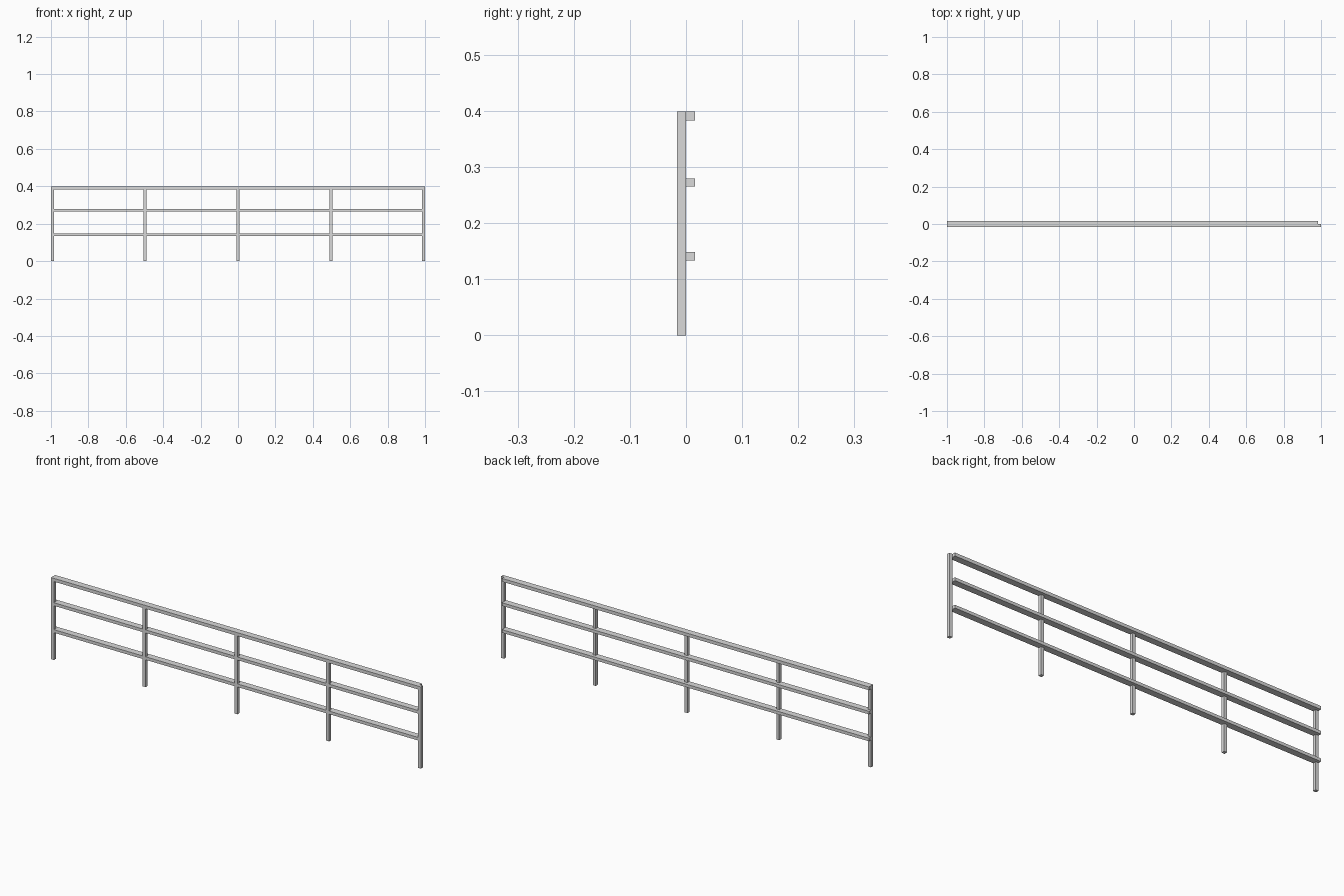
import bpy

if "Cube" in bpy.data.objects:
    bpy.data.objects.remove(bpy.data.objects["Cube"])

T = 0.016          # square bar thickness
HEIGHT = 0.399

grey = bpy.data.materials.new("light_grey_metal")
grey.diffuse_color = (0.7, 0.7, 0.7, 1)
grey.use_nodes = True
grey.node_tree.nodes["Principled BSDF"].inputs["Base Color"].default_value = grey.diffuse_color


def bar(name, low, high):
    """Box spanning two opposite corners."""
    bpy.ops.mesh.primitive_cube_add(
        size=1, location=[(a + b) / 2 for a, b in zip(low, high)])
    ob = bpy.context.object
    ob.name = name
    ob.scale = [b - a for a, b in zip(low, high)]
    bpy.ops.object.transform_apply(location=False, rotation=False, scale=True)
    ob.data.materials.append(grey)


# Rails as (name, bottom, top), from the ground up
rails = (("lower_rail", 0.1335, 0.1485),
         ("middle_rail", 0.265, 0.280),
         ("top_rail", HEIGHT - T, HEIGHT))

# Front rails sit flush between the end posts, back rails lie behind them
for name, low, high in rails:
    bar("front_" + name, (-1 + T, -T, low), (1 - T, 0, high))
    bar("back_" + name, (-1, 0, low), (1 - T, T, high))

# Full-height end posts
for side, x in (("left", -1), ("right", 1 - T)):
    bar(side + "_end_post", (x, -T, 0), (x + T, 0, HEIGHT))

# Inner posts, in sections between the rails
for i in range(1, 4):
    x = (i - 2) * (2 - T) / 4
    bottom = 0
    for name, low, high in rails:
        bar(f"post_{i}_below_{name}", (x - T / 2, -T, bottom),
            (x + T / 2, 0, low))
        bottom = high
